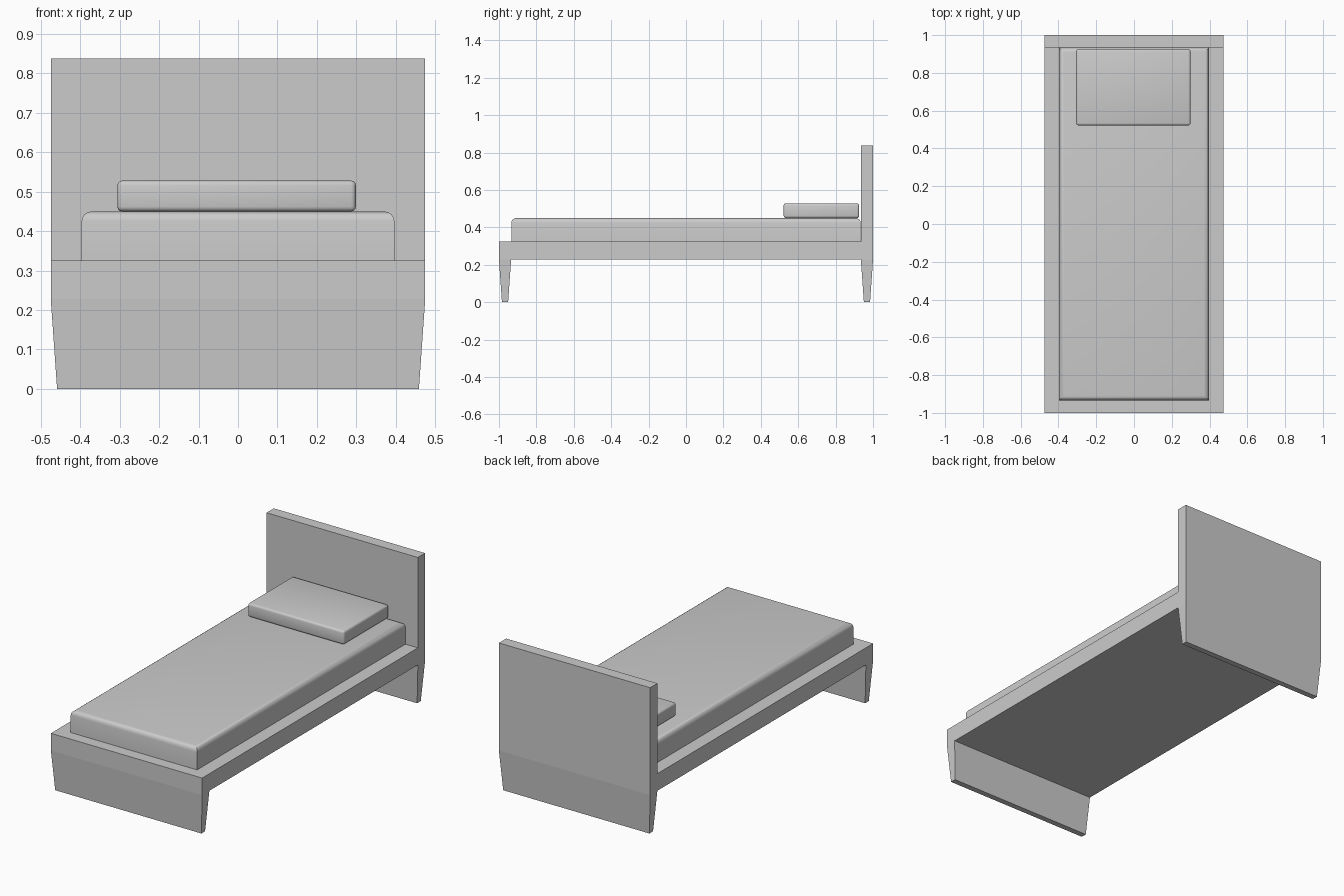
import bpy, bmesh
from mathutils import Matrix, Vector

if "Cube" in bpy.data.objects:
    bpy.data.objects.remove(bpy.data.objects["Cube"])


def finish(bm, name, smooth=False):
    bmesh.ops.recalc_face_normals(bm, faces=bm.faces)
    mesh = bpy.data.meshes.new(name)
    bm.to_mesh(mesh)
    bm.free()
    obj = bpy.data.objects.new(name, mesh)
    bpy.context.collection.objects.link(obj)
    if smooth:
        bpy.ops.object.select_all(action='DESELECT')
        obj.select_set(True)
        bpy.context.view_layer.objects.active = obj
        bpy.ops.object.shade_smooth_by_angle()
    return obj


def soft_box(name, lo, hi, radius, pick, segments=4):
    """Box between two corners, with the picked edges rounded."""
    lo, hi = Vector(lo), Vector(hi)
    bm = bmesh.new()
    bmesh.ops.create_cube(bm, size=1, matrix=Matrix.Translation((lo + hi) / 2)
                          @ Matrix.Diagonal((*(hi - lo), 1)))
    edges = [e for e in bm.edges if pick(e)]
    bmesh.ops.bevel(bm, geom=edges, offset=radius, segments=segments,
                    profile=0.5, affect='EDGES')
    return finish(bm, name, smooth=True)


# Bed frame: side profile (y, z) with tapered end legs, extruded across the width
W, FOOT_W = 0.475, 0.459
UNDER, DECK, HEAD = 0.228, 0.325, 0.838
points = dict(
    a=(-1, DECK), b=(-1, UNDER), c=(-0.984, 0), d=(-0.951, 0),
    e=(-0.935, UNDER), f=(0.935, UNDER), g=(0.951, 0), h=(0.984, 0),
    i=(1, UNDER), j=(1, HEAD), k=(0.935, HEAD), l=(0.935, DECK))
bm = bmesh.new()
v = {n: bm.verts.new((-W, y, z)) for n, (y, z) in points.items()}
sides = [bm.faces.new([v[n] for n in loop])
         for loop in ("abefijkl", "bcde", "fghi")]
new = bmesh.ops.extrude_face_region(bm, geom=sides, use_keep_orig=True)["geom"]
bmesh.ops.translate(bm, vec=(2 * W, 0, 0),
                    verts=[g for g in new if isinstance(g, bmesh.types.BMVert)])
for vert in bm.verts:
    if vert.co.z < 0.001:
        vert.co.x *= FOOT_W / W
finish(bm, "bed_frame")

# Mattress: only the top edges are rounded
TOP = 0.45
soft_box("mattress", (-0.397, -0.934, DECK), (0.397, 0.934, TOP), 0.026,
         lambda e: all(p.co.z > TOP - 0.01 for p in e.verts))

# Pillow: all edges slightly rounded
soft_box("pillow", (-0.306, 0.522, TOP), (0.299, 0.926, 0.528), 0.012,
         lambda e: True, segments=3)
